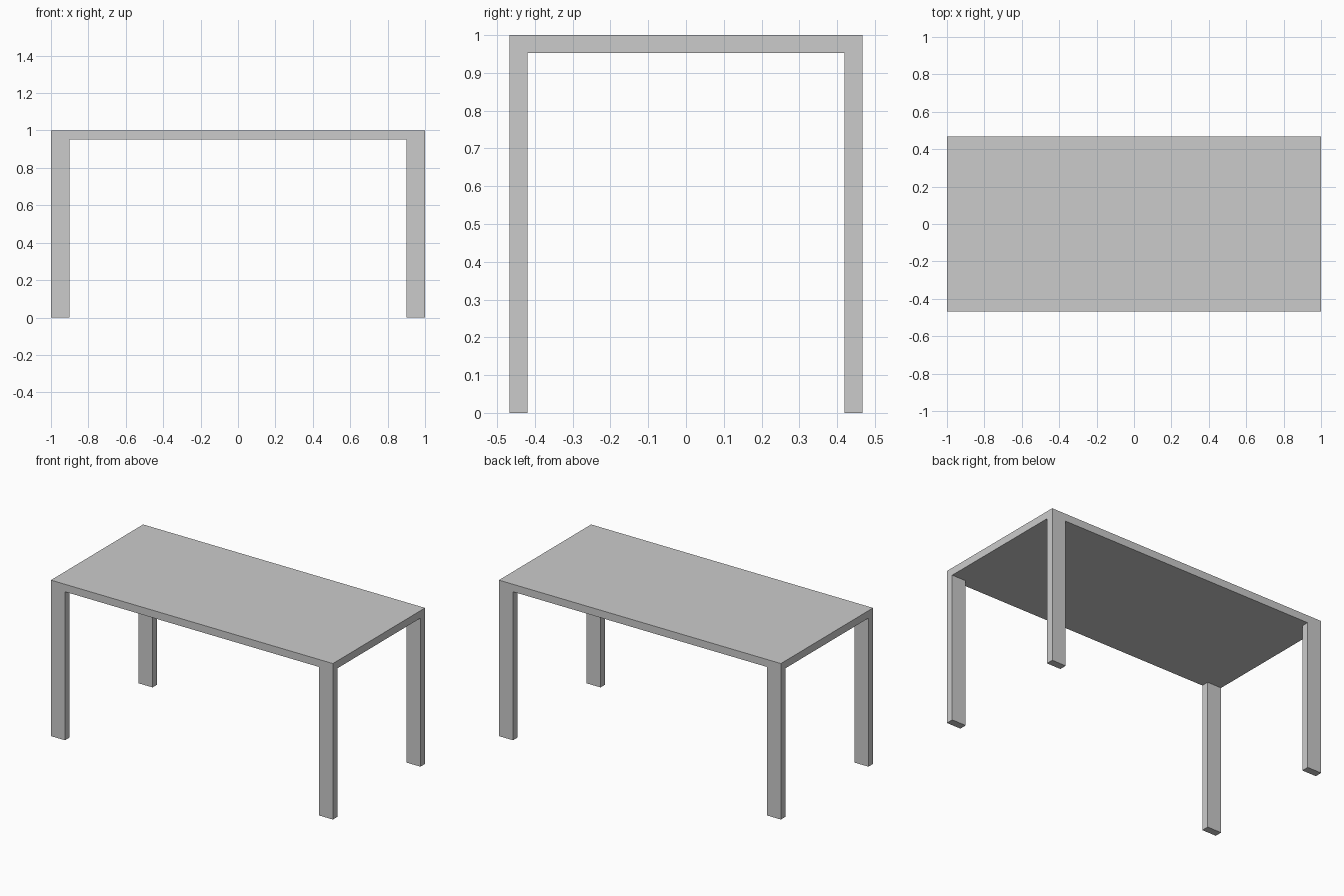
import bpy, bmesh

if "Cube" in bpy.data.objects:
    bpy.data.objects.remove(bpy.data.objects["Cube"])

HALF_X, HALF_Y = 1.0, 0.467      # tabletop half sizes
LEG_X, LEG_Y = 0.10, 0.047       # leg cross-section
HEIGHT, THICK = 1.0, 0.048       # overall height, tabletop thickness

bm = bmesh.new()

# Underside of the tabletop: a 3 x 3 grid whose corner cells are the leg sections
xs = (-HALF_X, -HALF_X + LEG_X, HALF_X - LEG_X, HALF_X)
ys = (-HALF_Y, -HALF_Y + LEG_Y, HALF_Y - LEG_Y, HALF_Y)
grid = [[bm.verts.new((x, y, HEIGHT - THICK)) for y in ys] for x in xs]
cells = {}
for i in range(3):
    for j in range(3):
        cells[i, j] = bm.faces.new((grid[i][j], grid[i + 1][j],
                                    grid[i + 1][j + 1], grid[i][j + 1]))


def extrude(faces, dz):
    """Extrude a face region vertically and remove the faces left inside."""
    geom = bmesh.ops.extrude_face_region(bm, geom=faces, use_keep_orig=True)["geom"]
    verts = [g for g in geom if isinstance(g, bmesh.types.BMVert)]
    bmesh.ops.translate(bm, verts=verts, vec=(0, 0, dz))


# Tabletop slab
extrude(list(cells.values()), THICK)

# Four legs, flush with the tabletop corners
for i in (0, 2):
    for j in (0, 2):
        face = cells[i, j]
        extrude([face], THICK - HEIGHT)
        bm.faces.remove(face)

# Merge coplanar faces so legs and top read as one flush frame
bmesh.ops.recalc_face_normals(bm, faces=bm.faces)
bmesh.ops.dissolve_limit(bm, angle_limit=0.01, verts=bm.verts, edges=bm.edges)

mesh = bpy.data.meshes.new("table")
bm.to_mesh(mesh)
bm.free()
table = bpy.data.objects.new("table", mesh)
bpy.context.collection.objects.link(table)
